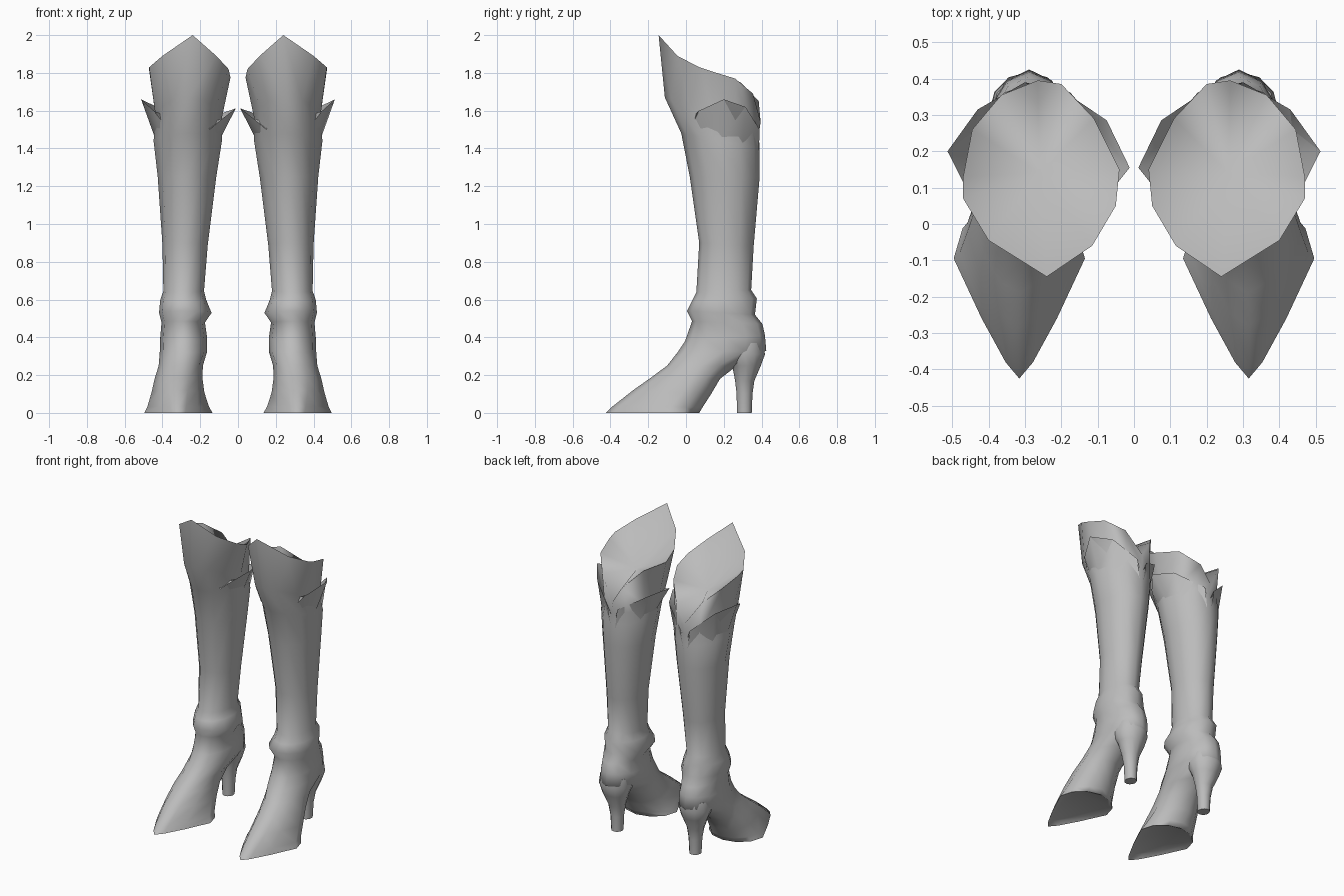
import bpy, bmesh, math

N = 12
grey = bpy.data.materials.new("boot grey")
grey.diffuse_color = (0.5, 0.5, 0.5, 1)


def ring(zf, zb, yf, yb, ym, xl, xr, k=0.0):
    """Egg-shaped ring; k sharpens the front, zf/zb tilt it front to back."""
    cx, hw, pts = (xl + xr) / 2, (xr - xl) / 2, []
    for i in range(N):
        a = 2 * math.pi * i / N
        s, c = math.sin(a), math.cos(a)
        y = ym + (yb - ym if s > 0 else ym - yf) * s
        w = abs(c)
        if s < 0:
            w = w * (1 - k) + (1 - abs(s)) * k
        x = cx + math.copysign(hw * w, c)
        pts.append((x, y, zf + (zb - zf) * (y - yf) / (yb - yf)))
    return pts


def finish(name, bm, angle):
    bmesh.ops.remove_doubles(bm, verts=bm.verts, dist=0.0005)
    bmesh.ops.recalc_face_normals(bm, faces=bm.faces)
    me = bpy.data.meshes.new(name)
    bm.to_mesh(me)
    bm.free()
    me.materials.append(grey)
    ob = bpy.data.objects.new(name, me)
    bpy.context.collection.objects.link(ob)
    ob.modifiers.new("pair", 'MIRROR')
    bpy.ops.object.select_all(action='DESELECT')
    ob.select_set(True)
    bpy.context.view_layer.objects.active = ob
    bpy.ops.object.shade_smooth_by_angle(angle=math.radians(angle))
    return ob


def loft(name, rings, angle, top_centre=None):
    bm = bmesh.new()
    loops = [[bm.verts.new(p) for p in r] for r in rings]
    for a, b in zip(loops, loops[1:]):
        for i in range(N):
            j = (i + 1) % N
            bm.faces.new((a[i], a[j], b[j], b[i]))
    bm.faces.new(loops[-1])
    if top_centre:
        c = bm.verts.new(top_centre)
        for i in range(N):
            bm.faces.new((loops[0][i], loops[0][(i + 1) % N], c))
    else:
        bm.faces.new(loops[0])
    return finish(name, bm, angle)


# Boot body: pointed rim, leg, ankle band, instep, pointed toe and recessed sole
rim = [(.47, .13, 1.81), (.445, .26, 1.77), (.365, .355, 1.69), (.265, .395, 1.54),
       (.2, .385, 1.65), (.11, .29, 1.75), (.04, .15, 1.775), (.05, .05, 1.82),
       (.115, -.06, 1.89), (.24, -.145, 2.0), (.4, -.045, 1.89), (.47, .07, 1.83)]
loft("boot_body", [
    rim,
    ring(1.67, 1.47, -.112, .385, .15, .085, .435, .1),
    ring(1.48, 1.40, -.025, .39, .18, .085, .447, .2),
    ring(1.25, 1.25, .02, .39, .20, .115, .425, .15),
    ring(.90, .88, .07, .358, .21, .16, .40),
    ring(.64, .65, .055, .345, .20, .18, .395),
    ring(.59, .605, .03, .375, .20, .168, .412),
    ring(.54, .52, .005, .365, .19, .14, .418),
    ring(.485, .47, .032, .405, .20, .175, .405),
    ring(.38, .41, -.005, .418, .22, .163, .412),
    ring(.32, .33, -.045, .425, .20, .163, .414),
    ring(.25, .25, -.10, .27, .08, .186, .42, .1),
    ring(.185, .18, -.188, .18, .03, .188, .441, .2),
    ring(.12, .10, -.28, .133, -.02, .178, .458, .35),
    ring(.035, .03, -.388, .088, -.08, .153, .480, .65),
    ring(0, 0, -.425, .07, -.095, .135, .496, .8),
    ring(.02, .006, -.375, .06, -.09, .168, .464, .75),
], 100, (.26, .14, 1.67))

# Tapered heel under the counter
loft("heel", [
    ring(.37, .37, .20, .41, .31, .19, .39),
    ring(.31, .31, .21, .418, .31, .185, .398),
    ring(.25, .25, .245, .396, .32, .205, .375),
    ring(.17, .17, .26, .362, .31, .234, .342),
    ring(.10, .10, .268, .352, .31, .245, .328),
    ring(0, 0, .27, .348, .31, .25, .322),
], 60)


# Leaf-shaped cuff wings flaring from both sides of the leg
def leaf(name, edge, sign):
    low, high = [], []
    for y, dx, zl in ((.03, .098, 1.49), (.08, .138, 1.47), (.19, .176, 1.46),
                      (.30, .14, 1.42), (.385, .015, 1.37)):
        low.append((.265 + sign * dx, y, zl))
        high.append((.262 + sign * dx * .93, y - .005, zl + .07))
    bm = bmesh.new()
    rows = [[bm.verts.new(p) for p in r] for r in (low, edge, high)]
    for a, b in zip(rows, rows[1:]):
        for i in range(len(a) - 1):
            bm.faces.new((a[i], a[i + 1], b[i + 1], b[i]))
    finish(name, bm, 70)


leaf("outer_wing", [(.375, .025, 1.51), (.447, .07, 1.60), (.513, .2, 1.66),
                    (.43, .315, 1.62), (.30, .39, 1.5)], 1)
leaf("inner_wing", [(.15, .025, 1.5), (.08, .07, 1.56), (.012, .155, 1.612),
                    (.075, .285, 1.59), (.23, .39, 1.5)], -1)
